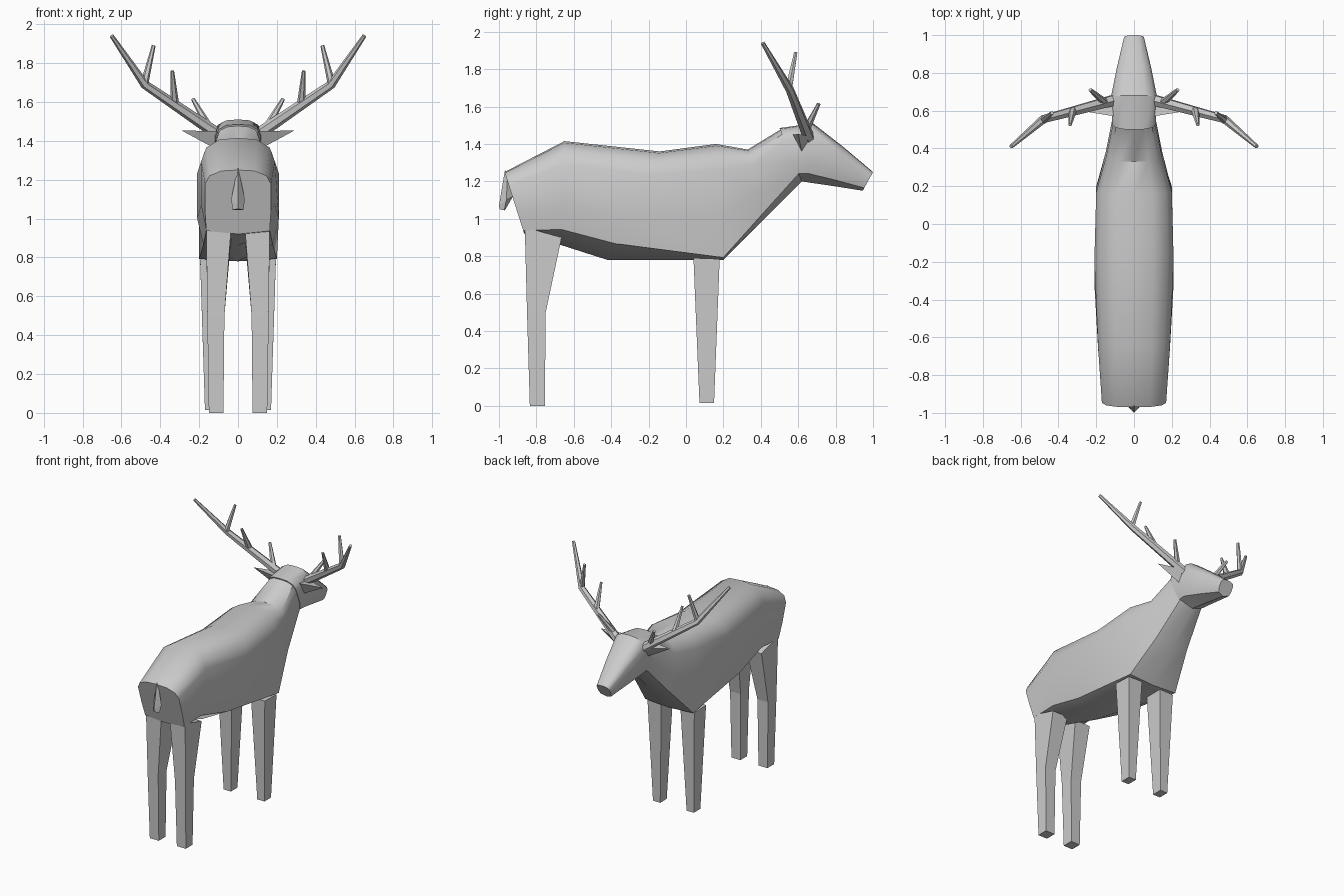
import bpy, bmesh, math
from mathutils import Vector

if "Cube" in bpy.data.objects:
    bpy.data.objects.remove(bpy.data.objects["Cube"])


def finish(name, bm, smooth=None):
    bmesh.ops.recalc_face_normals(bm, faces=bm.faces[:])
    me = bpy.data.meshes.new(name)
    bm.to_mesh(me)
    bm.free()
    ob = bpy.data.objects.new(name, me)
    bpy.context.collection.objects.link(ob)
    if smooth:
        bpy.ops.object.select_all(action='DESELECT')
        ob.select_set(True)
        bpy.context.view_layer.objects.active = ob
        bpy.ops.object.shade_smooth_by_angle(angle=math.radians(smooth))
    return ob


def loft(bm, rings):
    """Skin a list of equally sized point rings and cap both ends."""
    rows = [[bm.verts.new(p) for p in r] for r in rings]
    n = len(rows[0])
    for a, b in zip(rows, rows[1:]):
        for i in range(n):
            j = (i + 1) % n
            bm.faces.new((a[i], a[j], b[j], b[i]))
    bm.faces.new(rows[0])
    bm.faces.new(rows[-1])


def section(top, bottom, w, low_w=0.85, low_h=0.15):
    """Rounded cross-section hung between a top and a bottom (y, z) point."""
    half = [(0.5, 0.985), (0.86, 0.91), (1, 0.78), (1, 0.38), (low_w, low_h)]
    prof = [(0, 1)] + half + [(0, 0)] + [(-x, h) for x, h in reversed(half)]
    return [(x * w, bottom[0] + (top[0] - bottom[0]) * h,
             bottom[1] + (top[1] - bottom[1]) * h) for x, h in prof]


def rod(bm, points, radii, sides=6):
    """Tapered many-sided rod along a path."""
    pts = [Vector(p) for p in points]
    rings = []
    for i, p in enumerate(pts):
        d = (pts[min(i + 1, len(pts) - 1)] - pts[max(i - 1, 0)]).normalized()
        u = d.cross(Vector((0, 1, 0))).normalized()
        v = d.cross(u)
        rings.append([p + radii[i] * (u * math.cos(a) + v * math.sin(a))
                      for a in (2 * math.pi * k / sides for k in range(sides))])
    loft(bm, rings)


def mirrored(p, s):
    return (p[0] * s, p[1], p[2])


def box_ring(x0, x1, y0, y1, z0, z1, s):
    """Four corners; z0 at the rear edge and z1 at the leading edge."""
    return [(s * x0, y0, z0), (s * x1, y0, z0), (s * x1, y1, z1), (s * x0, y1, z1)]


# Body and neck
bm = bmesh.new()
loft(bm, [
    section((-0.97, 1.25), (-0.865, 0.92), 0.17, 0.96, 0.05),
    section((-0.65, 1.415), (-0.67, 0.86), 0.19),
    section((-0.14, 1.36), (-0.42, 0.78), 0.21),
    section((0.16, 1.40), (0.20, 0.78), 0.20, 1.0, 0.02),
    section((0.33, 1.37), (0.41, 0.99), 0.15, 0.9, 0.08),
    section((0.51, 1.48), (0.62, 1.20), 0.11),
])
finish("body", bm, 40)

# Head
bm = bmesh.new()
loft(bm, [
    section((0.50, 1.485), (0.615, 1.20), 0.115),
    section((0.68, 1.51), (0.65, 1.195), 0.122),
    section((0.84, 1.385), (0.80, 1.173), 0.09),
    section((1.00, 1.25), (0.945, 1.15), 0.053),
])
finish("head", bm, 40)

# Tail
bm = bmesh.new()
loft(bm, [
    [(-0.004, -0.955, 1.25), (0, -0.968, 1.26), (0.004, -0.955, 1.25), (0, -0.94, 1.24)],
    [(-0.035, -0.96, 1.10), (0, -1.0, 1.07), (0.035, -0.96, 1.10), (0, -0.925, 1.12)],
    [(-0.028, -0.972, 1.045), (0, -0.995, 1.05), (0.028, -0.972, 1.045), (0, -0.965, 1.05)],
])
finish("tail", bm)

for side, s in (("left", -1), ("right", 1)):
    # Legs
    bm = bmesh.new()
    loft(bm, [box_ring(0.08, 0.195, 0.04, 0.18, 0.79, 0.785, s),
              box_ring(0.11, 0.17, 0.072, 0.15, 0.015, 0.015, s)])
    finish(side + "_front_leg", bm)
    bm = bmesh.new()
    loft(bm, [box_ring(0.035, 0.163, -0.862, -0.665, 0.955, 0.90, s),
              box_ring(0.07, 0.158, -0.85, -0.75, 0.50, 0.50, s),
              box_ring(0.075, 0.15, -0.835, -0.755, 0, 0, s)])
    finish(side + "_hind_leg", bm)

    # Ear
    bm = bmesh.new()
    base = [bm.verts.new(mirrored(p, s)) for p in
            ((0.10, 0.57, 1.45), (0.10, 0.68, 1.44), (0.10, 0.62, 1.35))]
    tip = bm.verts.new(mirrored((0.29, 0.60, 1.453), s))
    bm.faces.new(base)
    for i in range(3):
        bm.faces.new((base[i], base[(i + 1) % 3], tip))
    finish(side + "_ear", bm)

    # Antler beam and tines
    bm = bmesh.new()
    for path, radii in (
        (((0.09, 0.66, 1.425), (0.48, 0.555, 1.69), (0.65, 0.41, 1.94)), (0.032, 0.023, 0.011)),
        (((0.15, 0.64, 1.47), (0.232, 0.71, 1.615)), (0.022, 0.01)),
        (((0.325, 0.60, 1.59), (0.338, 0.525, 1.76)), (0.022, 0.009)),
        (((0.48, 0.55, 1.70), (0.434, 0.587, 1.89)), (0.02, 0.01)),
    ):
        rod(bm, [mirrored(p, s) for p in path], radii)
    finish(side + "_antler", bm, 35)
